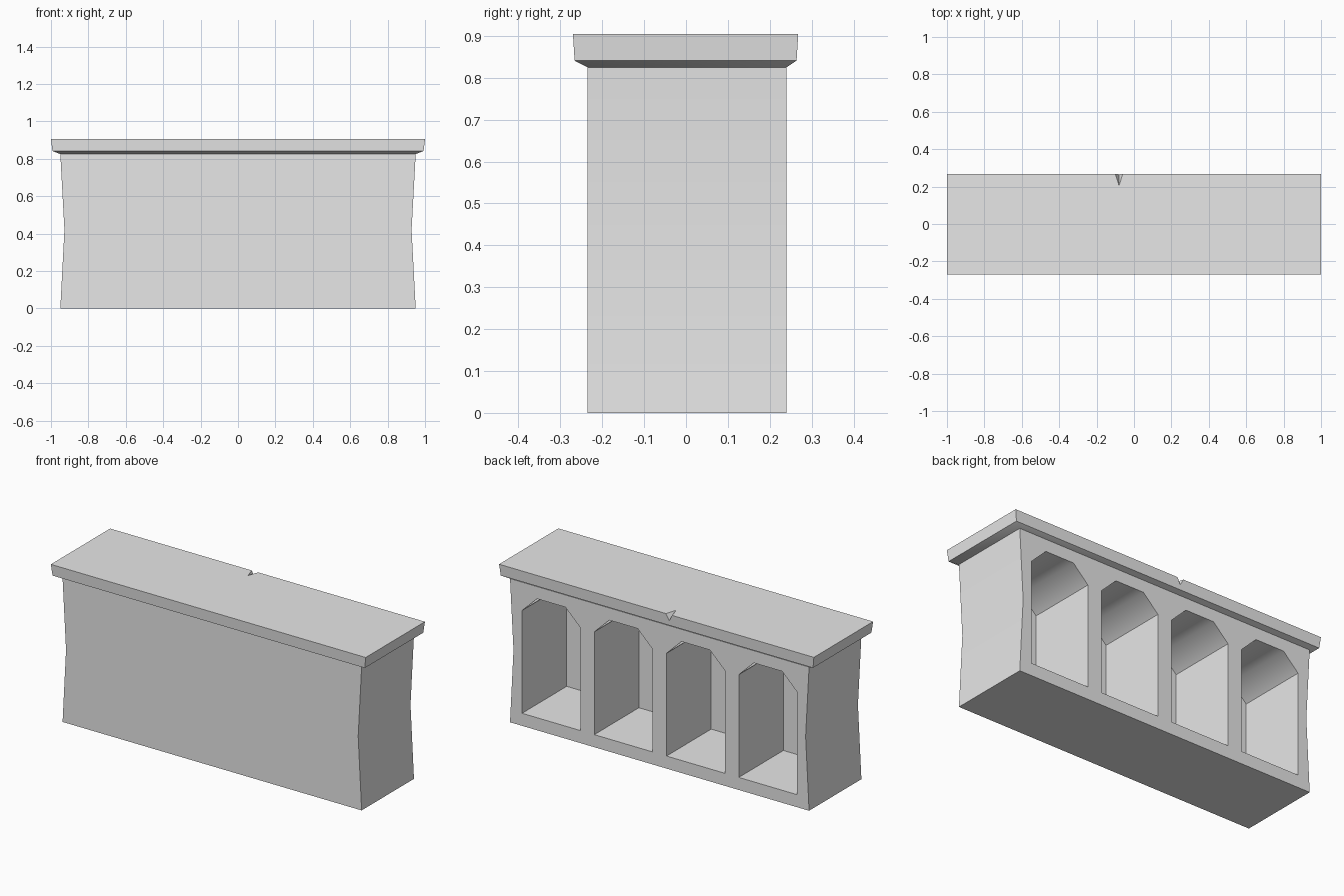
import bpy
import bmesh
import math

default = bpy.data.objects.get("Cube")
if default:
    bpy.data.objects.remove(default, do_unlink=True)

stone = bpy.data.materials.new("grey stone")
stone.use_nodes = True
stone.diffuse_color = (0.8, 0.8, 0.8, 1)
stone.node_tree.nodes["Principled BSDF"].inputs["Base Color"].default_value = (0.8, 0.8, 0.8, 1)


def loft(name, rings):
    """Skin a stack of equal-sized vertex rings and cap both ends."""
    bm = bmesh.new()
    loops = [[bm.verts.new(p) for p in ring] for ring in rings]
    for low, high in zip(loops, loops[1:]):
        for i in range(len(low)):
            j = (i + 1) % len(low)
            bm.faces.new((low[i], low[j], high[j], high[i]))
    bm.faces.new(loops[0])
    bm.faces.new(loops[-1])
    bmesh.ops.recalc_face_normals(bm, faces=bm.faces)
    mesh = bpy.data.meshes.new(name)
    bm.to_mesh(mesh)
    bm.free()
    mesh.materials.append(stone)
    obj = bpy.data.objects.new(name, mesh)
    bpy.context.collection.objects.link(obj)
    return obj


def rect(x, front, back, z):
    return [(-x, front, z), (x, front, z), (x, back, z), (-x, back, z)]


def activate(obj):
    bpy.ops.object.select_all(action="DESELECT")
    obj.select_set(True)
    bpy.context.view_layer.objects.active = obj


def carve(target, cutter):
    mod = target.modifiers.new("carve", "BOOLEAN")
    mod.operation = "DIFFERENCE"
    mod.solver = "EXACT"
    mod.object = cutter
    cutter.hide_render = True
    activate(target)
    bpy.ops.object.modifier_apply(modifier=mod.name)
    bpy.data.objects.remove(cutter, do_unlink=True)


# Body with gently pinched ends
FRONT, BACK = -0.235, 0.24
body = loft("body", [rect(x, FRONT, BACK, z) for x, z in ((0.95, 0), (0.928, 0.42), (0.95, 0.825))])

# Four arched niches, open to the back
arch = [(-0.185, 0.072), (0.185, 0.072), (0.185, 0.662), (0.09, 0.755), (-0.09, 0.755), (-0.185, 0.662)]
for i in range(4):
    cx = (i - 1.5) * 0.459
    carve(body, loft("niche_cutter", [[(cx + x, y, z) for x, z in arch] for y in (-0.165, 0.4)]))

# Top slab with a flared underside
slab = loft("top_slab", [
    rect(0.95, FRONT, BACK, 0.825),
    rect(0.992, -0.266, 0.264, 0.841),
    rect(1.0, -0.27, 0.268, 0.905),
])

# Small chip in the back rim, a tapering wedge larger than the cut it leaves
tip = (-0.08, 0.205, 0.905)
lip = [(-0.1, 0.268, 0.905), (-0.08, 0.268, 0.868), (-0.06, 0.268, 0.905)]
grown = [[tuple(t + (p - t) * s for p, t in zip(point, tip)) for point in lip] for s in (0.01, 1.4)]
for ring in grown:
    for k in (0, 2):
        x, y, z = ring[k]
        mx, my, mz = ring[1]
        ring[k] = (x + (x - mx) * 0.3, y, z + (z - mz) * 0.3)
carve(slab, loft("chip_cutter", grown))

for obj in (body, slab):
    activate(obj)
    bpy.ops.object.shade_smooth_by_angle(angle=math.radians(45))
